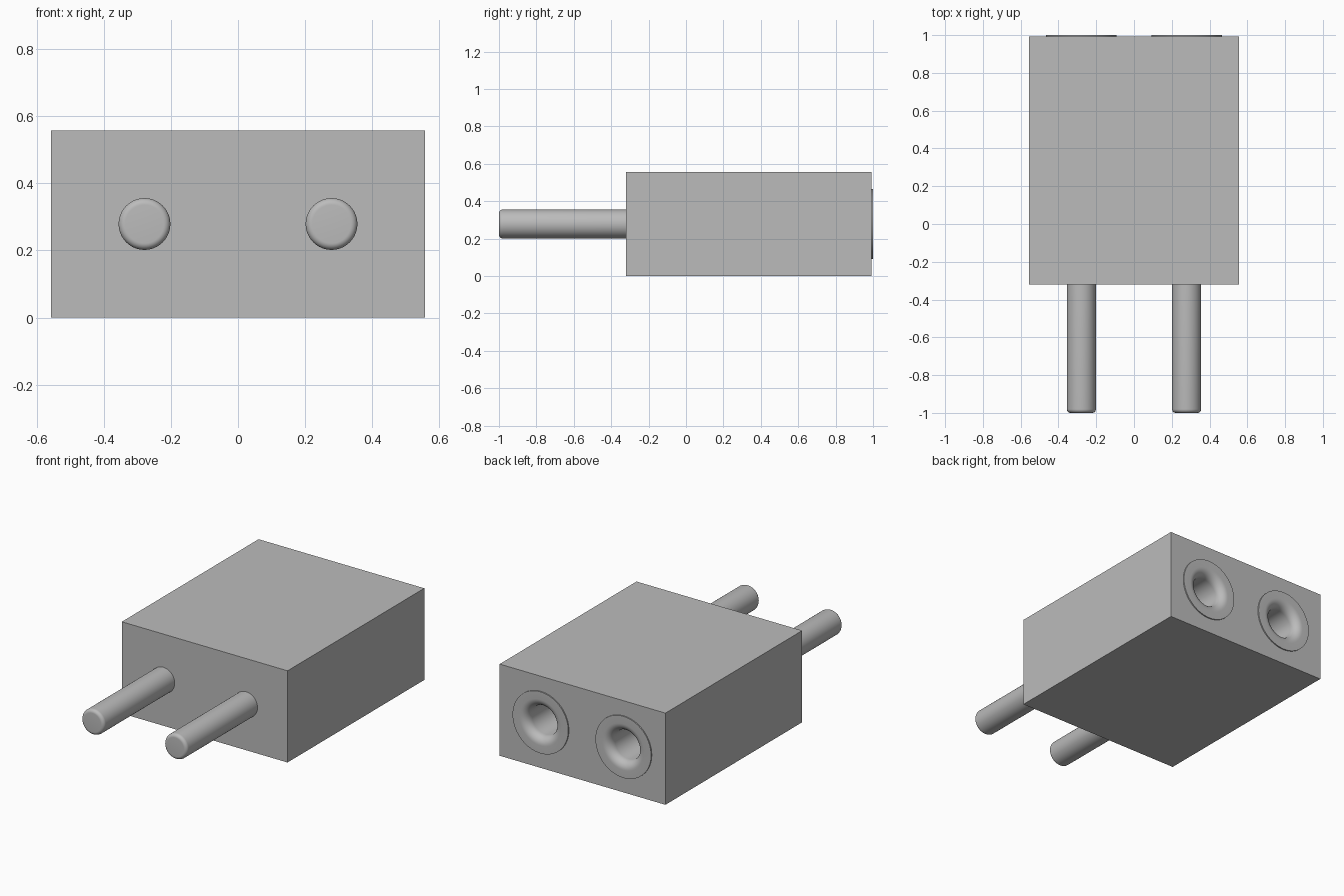
import bpy
import bmesh
import math
from mathutils import Matrix

old = bpy.data.objects.get("Cube")
if old:
    bpy.data.objects.remove(old, do_unlink=True)

GREY = (0.5, 0.5, 0.5, 1.0)
grey = bpy.data.materials.new("plain grey")
grey.use_nodes = True
grey.diffuse_color = GREY
grey.node_tree.nodes["Principled BSDF"].inputs["Base Color"].default_value = GREY

HALF_W, HEIGHT = 0.557, 0.557
FRONT, BACK = -0.32, 0.993
AXIS_X, AXIS_Z = HALF_W / 2, HEIGHT / 2


def make_object(name, bm):
    bmesh.ops.recalc_face_normals(bm, faces=bm.faces)
    mesh = bpy.data.meshes.new(name)
    bm.to_mesh(mesh)
    bm.free()
    mesh.materials.append(grey)
    obj = bpy.data.objects.new(name, mesh)
    bpy.context.collection.objects.link(obj)
    return obj


def activate(obj):
    bpy.ops.object.select_all(action="DESELECT")
    obj.select_set(True)
    bpy.context.view_layer.objects.active = obj


def lathe(name, profile, x, flip=False):
    """Revolve (radius, y) points about an axis along y."""
    bm = bmesh.new()
    verts = [bm.verts.new((r, y, 0)) for r, y in profile]
    edges = [bm.edges.new(pair) for pair in zip(verts, verts[1:])]
    bmesh.ops.spin(bm, geom=verts + edges, cent=(0, 0, 0), axis=(0, 1, 0),
                   angle=math.tau, steps=64, use_duplicate=False)
    bmesh.ops.remove_doubles(bm, verts=bm.verts, dist=0.0001)
    bmesh.ops.translate(bm, verts=bm.verts, vec=(x, 0, AXIS_Z))
    obj = make_object(name, bm)
    if flip:
        obj.data.flip_normals()
    activate(obj)
    bpy.ops.object.shade_smooth_by_angle(angle=math.radians(35))
    return obj


def arc(r, y, size, start, end, steps=8):
    """Points of a rounded corner centred on (r, y)."""
    angles = [math.radians(start + (end - start) * i / steps) for i in range(steps + 1)]
    return [(r + size * math.cos(a), y + size * math.sin(a)) for a in angles]


# Rectangular housing
bm = bmesh.new()
bmesh.ops.create_cube(bm, size=1, matrix=Matrix.Translation(
    (0, (FRONT + BACK) / 2, HEIGHT / 2)) @ Matrix.Diagonal(
    (2 * HALF_W, BACK - FRONT, HEIGHT, 1)))
body = make_object("housing", bm)

# Pins with rounded tips, and flared sockets with thin collars
PIN_R, TIP = 0.077, 0.02
HOLE_R, FLARE, COLLAR_R, BOTTOM = 0.09, 0.05, 0.187, 0.3
pin = [(0, -1)] + arc(PIN_R - TIP, -1 + TIP, TIP, -90, 0) + [(PIN_R, FRONT), (0, FRONT)]
socket = [(COLLAR_R, BACK), (COLLAR_R, 1)]
socket += arc(HOLE_R + FLARE, 1 - FLARE, FLARE, 90, 180)
socket += [(HOLE_R, BOTTOM), (0, BOTTOM)]
bore = [(0, BOTTOM - 0.02), (0.16, BOTTOM - 0.02), (0.16, 1.1), (0, 1.1)]

for side, x in (("left", AXIS_X), ("right", -AXIS_X)):
    lathe(side + "_pin", pin, x)
    sock = lathe(side + "_socket", socket, x)
    # Make the open shell face outward: the collar front points to +y
    collar = max(sock.data.polygons, key=lambda p: p.center.y)
    if collar.normal.y < 0:
        sock.data.flip_normals()
    cutter = lathe("bore_cutter", bore, x)
    cutter.hide_render = True
    cut = body.modifiers.new("bore", "BOOLEAN")
    cut.operation = "DIFFERENCE"
    cut.solver = "EXACT"
    cut.object = cutter
    activate(body)
    bpy.ops.object.modifier_apply(modifier=cut.name)
    bpy.data.objects.remove(cutter, do_unlink=True)
